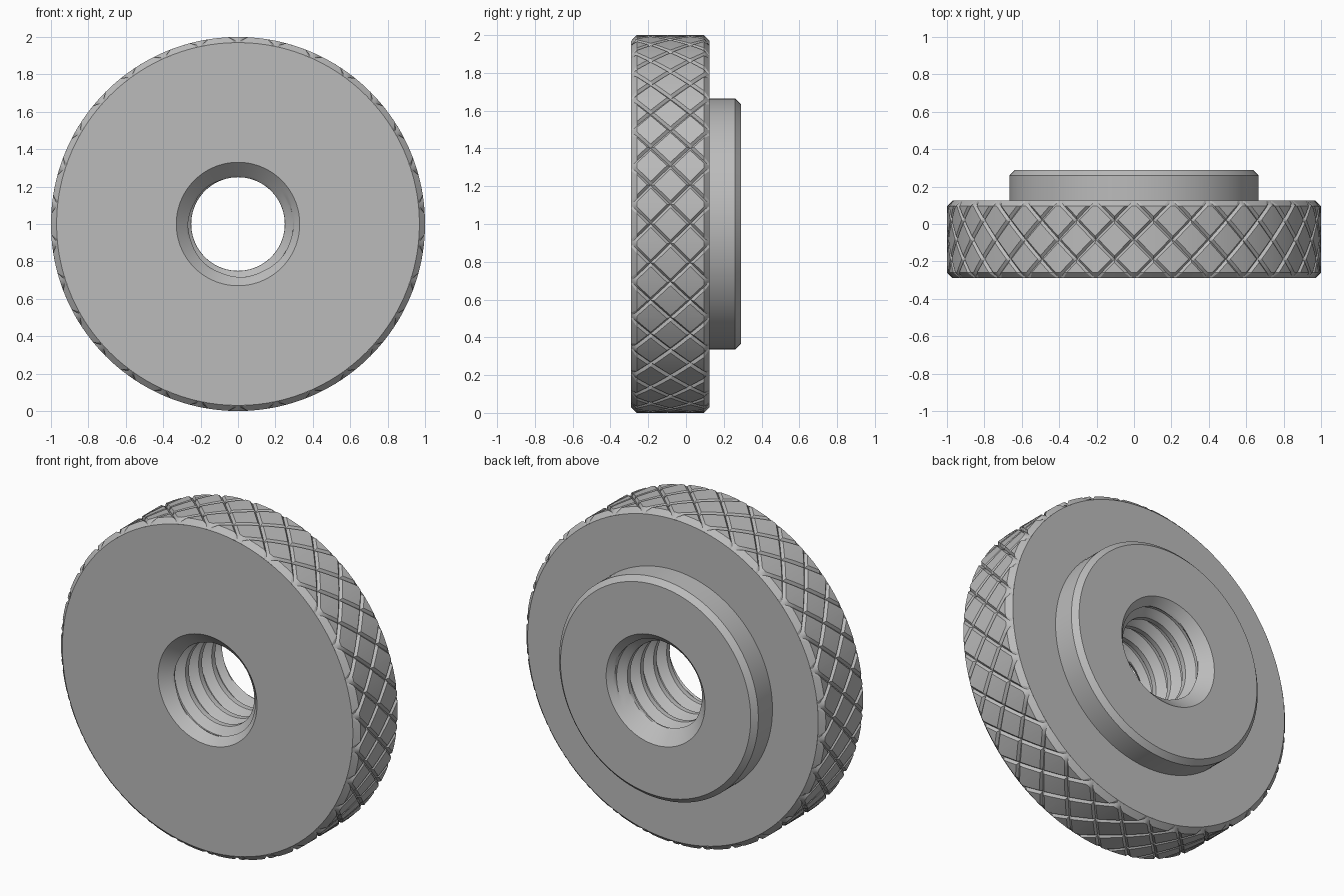
import bpy
import bmesh
from math import cos, sin, pi, sqrt, radians
from mathutils import Vector

cube = bpy.data.objects.get("Cube")
if cube:
    bpy.data.objects.remove(cube, do_unlink=True)

# Main dimensions
FRONT, SHOULDER, BACK = -0.29, 0.125, 0.29
CHAMFER = 0.03
RIM_R, BOSS_R = 1.0, 0.665
MOUTH_R, CREST_R, ROOT_R = 0.33, 0.25, 0.295
PITCH = 0.125
SEGMENTS = 120

steel = bpy.data.materials.new("steel_grey")
steel.use_nodes = True
steel.diffuse_color = (0.5, 0.5, 0.5, 1)
steel.node_tree.nodes["Principled BSDF"].inputs["Base Color"].default_value = (0.5, 0.5, 0.5, 1)


def polar(r, angle, y):
    """Point around the nut's axis, which runs along y at the height of one radius."""
    return Vector((r * cos(angle), y, RIM_R + r * sin(angle)))


def finish(name, bm):
    bmesh.ops.remove_doubles(bm, verts=bm.verts[:], dist=0.00005)
    mesh = bpy.data.meshes.new(name)
    bm.to_mesh(mesh)
    bm.free()
    mesh.materials.append(steel)
    mesh.shade_smooth()
    mesh.set_sharp_from_angle(angle=radians(25))
    obj = bpy.data.objects.new(name, mesh)
    bpy.context.collection.objects.link(obj)
    return obj


def sweep(name, rows, point):
    """Skin rows of points swept once around the axis."""
    bm = bmesh.new()
    grid = [[bm.verts.new(point(row, 2 * pi * j / SEGMENTS)) for j in range(SEGMENTS + 1)]
            for row in rows]
    for a, b in zip(grid, grid[1:]):
        for j in range(SEGMENTS):
            bm.faces.new((a[j], a[j + 1], b[j + 1], b[j]))
    return finish(name, bm)


def lathe(name, profile):
    return sweep(name, profile, lambda p, angle: polar(p[0], angle, p[1]))


# Flat front face, and the back shoulder with its chamfered boss
lathe("front_face", [(RIM_R - CHAMFER, FRONT), (MOUTH_R, FRONT)])
lathe("back_boss", [
    (MOUTH_R, BACK), (BOSS_R - CHAMFER, BACK), (BOSS_R, BACK - CHAMFER),
    (BOSS_R, SHOULDER), (RIM_R - CHAMFER, SHOULDER)])


# Threaded bore with a countersink at both ends
def thread_radius(phase):
    away = abs(phase % 1 - 0.5) * 2            # 0 at the crest, 1 at the root
    return CREST_R + (ROOT_R - CREST_R) * min(1, max(0, (away - 0.25) / 0.625))


def bore_point(v, angle):
    y = min(BACK, max(FRONT, v - PITCH * angle / (2 * pi)))
    cone = MOUTH_R - min(y - FRONT, BACK - y)
    return polar(max(cone, thread_radius(v / PITCH)), angle, y)


STEPS = 16
row_count = int((BACK - FRONT + PITCH) / PITCH * STEPS) + 2
sweep("threaded_bore", [FRONT + PITCH * k / STEPS for k in range(row_count)], bore_point)


# Diamond-knurled rim: score one flat cell, repeat it, then wrap it round
def knurled_rim(cells=30, half_width=0.013, depth=0.014):
    size = 2 * pi / cells
    mid = (FRONT + SHOULDER) / 2
    bm = bmesh.new()
    corners = [(0, FRONT), (size, FRONT), (size, SHOULDER), (0, SHOULDER)]
    bm.faces.new([bm.verts.new((x, y, 0)) for x, y in corners])

    def cut(co, normal):
        bmesh.ops.bisect_plane(bm, geom=bm.verts[:] + bm.edges[:] + bm.faces[:],
                               dist=0.00001, plane_co=co, plane_no=normal)

    for y in (FRONT + CHAMFER, SHOULDER - CHAMFER):
        cut((0, y, 0), (0, 1, 0))
    for i in range(1, 4):
        cut((size * i / 4, 0, 0), (1, 0, 0))
    for slope in (1, -1):
        normal = Vector((1, slope, 0)).normalized()
        for k in range(-3, 4):
            for offset in (-half_width, 0, half_width):
                cut(Vector(((k + 0.5) * size, mid, 0)) + normal * offset, normal)

    cell = bm.verts[:] + bm.edges[:] + bm.faces[:]
    for i in range(1, cells):
        copy = bmesh.ops.duplicate(bm, geom=cell)["geom"]
        bmesh.ops.translate(bm, vec=(i * size, 0, 0),
                            verts=[g for g in copy if isinstance(g, bmesh.types.BMVert)])

    for v in bm.verts:
        x, y = v.co.x, v.co.y
        r = RIM_R
        for slope in (1, -1):
            t = (x + slope * (y - mid)) / size - 0.5
            gap = abs(t - round(t)) * size / sqrt(2)
            r = min(r, RIM_R - depth * max(0, 1 - gap / half_width))
        edge = min(y - FRONT, SHOULDER - y)
        r = min(r, RIM_R - CHAMFER + max(0, edge))
        v.co = polar(r, x, y)
    bmesh.ops.reverse_faces(bm, faces=bm.faces[:])
    return finish("knurled_rim", bm)


knurled_rim()
